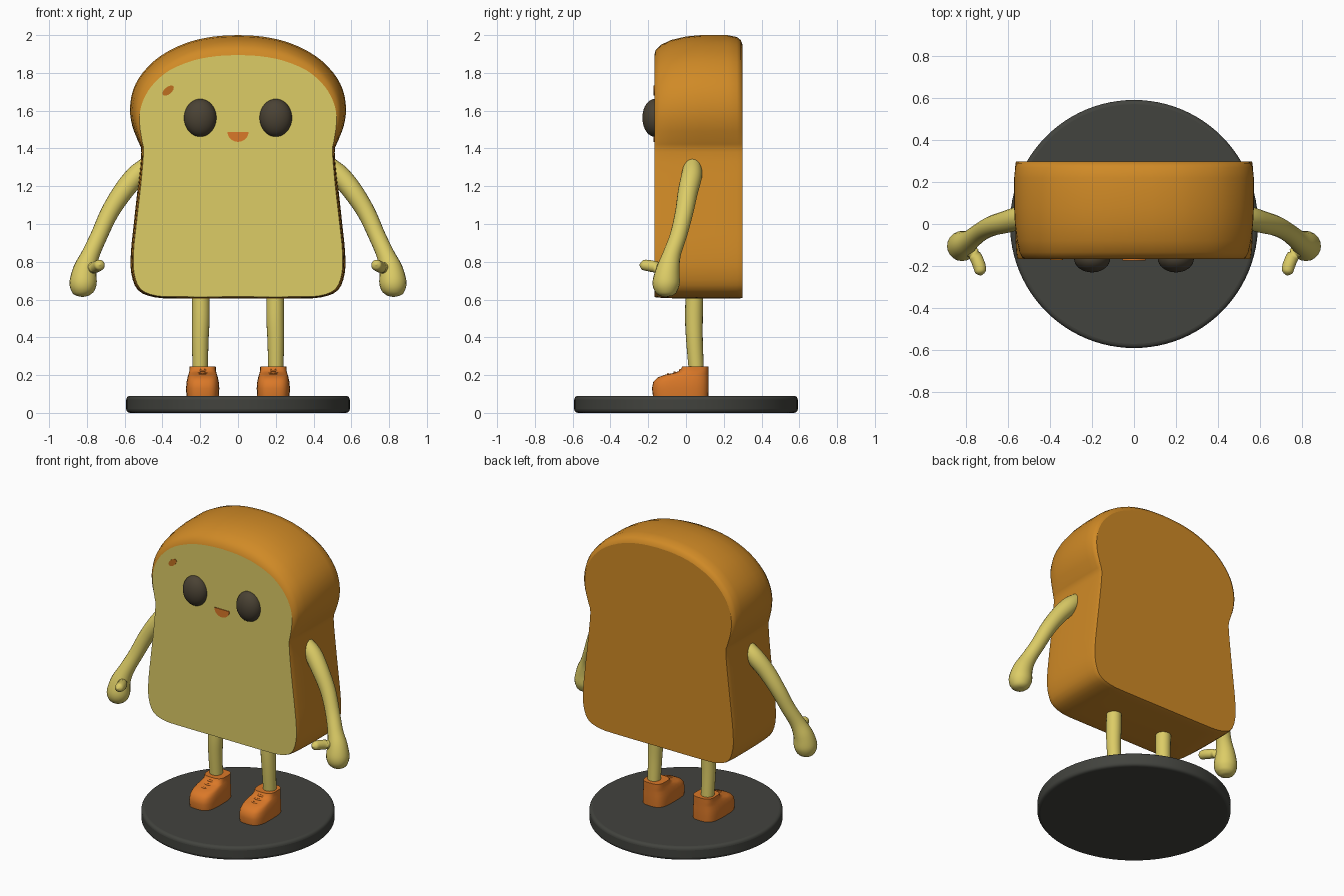
import bpy, bmesh, math
from mathutils import Vector

if "Cube" in bpy.data.objects:
    bpy.data.objects.remove(bpy.data.objects["Cube"])


def mat(name, r, g, b):
    m = bpy.data.materials.new(name)
    lin = [((c / 255 + 0.055) / 1.055) ** 2.4 for c in (r, g, b)]
    m.diffuse_color = (*lin, 1)
    m.use_nodes = True
    m.node_tree.nodes["Principled BSDF"].inputs["Base Color"].default_value = m.diffuse_color
    return m


CREAM = mat("cream", 220, 204, 102)
CRUST = mat("crust", 208, 138, 38)
ORANGE = mat("orange", 218, 120, 40)
EYE = mat("dark_brown", 74, 66, 52)
BASE = mat("charcoal", 66, 67, 62)
TOAST = mat("toast_spot", 192, 112, 32)


def finish(name, bm, mats):
    bmesh.ops.recalc_face_normals(bm, faces=bm.faces[:])
    me = bpy.data.meshes.new(name)
    bm.to_mesh(me)
    bm.free()
    for m in mats:
        me.materials.append(m)
    ob = bpy.data.objects.new(name, me)
    bpy.context.collection.objects.link(ob)
    return ob


def loft(name, rings, mats):
    """Skin a list of closed rings; end caps stay flat."""
    bm = bmesh.new()
    vs = [[bm.verts.new(p) for p in r] for r in rings]
    n = len(vs[0])
    for a, b in zip(vs, vs[1:]):
        for i in range(n):
            f = bm.faces.new((a[i], a[(i + 1) % n], b[(i + 1) % n], b[i]))
            f.smooth = True
    caps = [bm.faces.new(vs[0]), bm.faces.new(vs[-1])]
    if len(mats) > 1:
        caps[0].material_index = 1
    return finish(name, bm, mats)


def spline(pts, steps):
    """Catmull-Rom curve through points of any dimension."""
    pts = [Vector(p) for p in pts]
    p = [pts[0] * 2 - pts[1]] + pts + [pts[-1] * 2 - pts[-2]]
    out = []
    for i in range(1, len(p) - 2):
        a, b, c, d = p[i - 1:i + 3]
        for k in range(steps):
            t = k / steps
            out.append(0.5 * (2 * b + (c - a) * t + (2 * a - 5 * b + 4 * c - d) * t ** 2
                              + (3 * b - a - 3 * c + d) * t ** 3))
    return out + [pts[-1]]


def tube(name, path, m, side=1, sides=20, steps=5):
    """Round limb along (x, y, z, radius) points."""
    pts = spline(path, steps)
    cs = [Vector((p[0] * side, p[1], p[2])) for p in pts]
    rings = []
    for i, c in enumerate(cs):
        t = (cs[min(i + 1, len(cs) - 1)] - cs[max(i - 1, 0)]).normalized()
        ref = Vector((0, 1, 0)) if abs(t.y) < 0.8 else Vector((0, 0, 1))
        u = t.cross(ref).normalized()
        v = t.cross(u)
        r = max(pts[i][3], 0.002)
        rings.append([c + r * (u * math.cos(a) + v * math.sin(a))
                      for a in (2 * math.pi * k / sides for k in range(sides))])
    return loft(name, rings, [m])


# Bread slice: outer crust outline and smaller front face outline (right half)
outer = [(0, .605), (.3, .605), (.44, .612), (.53, .65), (.565, .74), (.567, .85), (.552, 1.0),
         (.53, 1.2), (.512, 1.38), (.53, 1.44), (.56, 1.52), (.572, 1.61), (.555, 1.71),
         (.505, 1.8), (.41, 1.89), (.27, 1.96), (.13, 1.992), (0, 2.0)]
inner = [(0, .615), (.3, .615), (.43, .62), (.515, .655), (.55, .74), (.553, .85), (.538, 1.0),
         (.515, 1.2), (.5, 1.38), (.508, 1.44), (.52, 1.52), (.518, 1.6), (.49, 1.68),
         (.44, 1.75), (.36, 1.815), (.24, 1.865), (.12, 1.888), (0, 1.895)]
outer, inner = spline(outer, 3), spline(inner, 3)
rings = []
for y, w in [(-.168, 0), (-.16, .25), (-.135, .5), (-.08, .75), (0, .93), (.08, 1),
             (.22, 1), (.27, .9), (.29, .75), (.298, .55)]:
    half = [a.lerp(b, w) for a, b in zip(inner, outer)]
    ring = [(p[0], y, p[1]) for p in half]
    ring += [(-p[0], y, p[1]) for p in reversed(half[1:-1])]
    rings.append(ring)
loft("bread_slice", rings, [CRUST, CREAM])


def plate(name, pts, y, depth, m):
    """Thin flat plate facing the front."""
    ob = loft(name, [[(x, y - depth, z) for x, z in pts], [(x, y, z) for x, z in pts]], [m])
    return ob


# Mouth: half disc
plate("mouth", [(.056 * math.cos(a), 1.488 - .053 * math.sin(a))
                for a in (math.pi * k / 16 for k in range(17))], -.167, .006, ORANGE)

# Toasted spot on the forehead: small slanted oval
ca, sa = math.cos(.7), math.sin(.7)
spot = []
for k in range(16):
    a = 2 * math.pi * k / 16
    u, v = .036 * math.cos(a), .019 * math.sin(a)
    spot.append((-.37 + u * ca - v * sa, 1.706 + u * sa + v * ca))
plate("toast_spot", spot, -.167, .004, TOAST)


def shoe(name, side):
    """Rings stacked upward: (z, toe y, heel y, half width)."""
    rows = [(.088, -.175, .118, .086), (.13, -.18, .12, .088), (.165, -.173, .12, .085),
            (.188, -.15, .12, .08), (.202, -.11, .12, .076), (.212, -.06, .12, .073),
            (.225, -.03, .12, .07), (.246, -.02, .12, .069)]
    rr = []
    for z, y0, y1, hw in rows:
        ring = []
        for k in range(32):
            a = 2 * math.pi * k / 32
            c, s = math.cos(a), math.sin(a)
            x = math.copysign(abs(c) ** .6, c) * hw
            y = math.copysign(abs(s) ** .6, s) * (y1 - y0) / 2 + (y0 + y1) / 2
            ring.append((side * .187 + x, y, z))
        rr.append(ring)
    loft(name, rr, [ORANGE])


# Paired parts
for label, s in (("left", -1), ("right", 1)):
    bpy.ops.mesh.primitive_uv_sphere_add(segments=32, ring_count=20, radius=1,
                                         location=(s * .2, -.165, 1.562))
    eye = bpy.context.object
    eye.name = label + "_eye"
    eye.scale = (.086, .066, .1)
    eye.data.materials.append(EYE)
    bpy.ops.object.shade_smooth()

    tube(label + "_arm", [(.47, .035, 1.32, .045), (.54, .03, 1.255, .055), (.61, .01, 1.17, .053),
                          (.68, -.01, 1.06, .048), (.735, -.04, .94, .045), (.78, -.075, .84, .048),
                          (.81, -.095, .76, .062), (.82, -.105, .69, .072), (.823, -.107, .645, .06),
                          (.823, -.108, .622, .036), (.823, -.108, .614, .003)], CREAM, s)
    tube(label + "_thumb", [(.80, -.1, .76, .03), (.76, -.15, .77, .03), (.738, -.2, .78, .03),
                            (.733, -.23, .783, .025), (.731, -.246, .785, .003)], CREAM, s)
    tube(label + "_leg", [(s * s * .197, .045, .64, .047), (.197, .042, .5, .047),
                          (.2, .045, .38, .044), (.2, .055, .22, .04)], CREAM, s)
    shoe(label + "_shoe", s)
    # Laces across the instep
    for i, (y, z) in enumerate([(-.095, .2), (-.06, .209), (-.03, .222)]):
        tube(f"{label}_lace_{i + 1}", [(.135, y + .02, z - .012, .006), (.187, y, z + .004, .007),
                                       (.239, y + .02, z - .012, .006)], ORANGE, s, 8, 4)

# Round stand
bpy.ops.mesh.primitive_cylinder_add(vertices=96, radius=.592, depth=.09, location=(0, 0, .045))
base = bpy.context.object
base.name = "round_stand"
base.data.materials.append(BASE)
bev = base.modifiers.new("rim", 'BEVEL')
bev.width, bev.segments, bev.limit_method = .02, 4, 'ANGLE'
bpy.ops.object.shade_smooth_by_angle(angle=math.radians(35))
